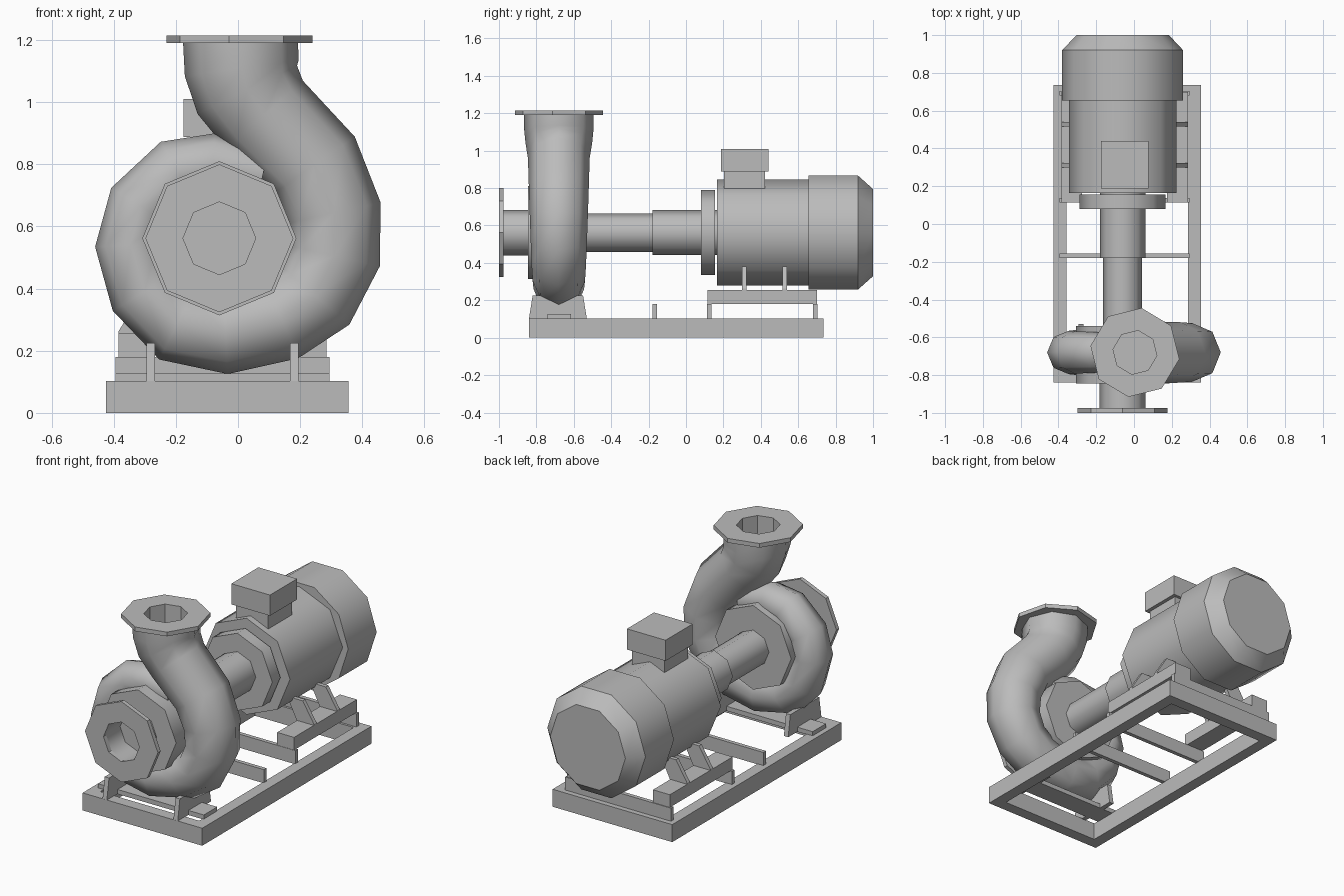
import bpy, bmesh, math
from mathutils import Vector

cube = bpy.data.objects.get("Cube")
if cube:
    bpy.data.objects.remove(cube, do_unlink=True)

grey = bpy.data.materials.new("machine grey")
grey.use_nodes = True
grey.diffuse_color = (0.5, 0.5, 0.5, 1)
grey.node_tree.nodes["Principled BSDF"].inputs["Base Color"].default_value = (0.5, 0.5, 0.5, 1)

AX, AZ = -0.06, 0.562      # shaft axis
PUMP_Y = -0.68             # middle plane of the pump casing


def finish(bm, name, smooth=None):
    bmesh.ops.recalc_face_normals(bm, faces=bm.faces)
    me = bpy.data.meshes.new(name)
    bm.to_mesh(me)
    bm.free()
    me.materials.append(grey)
    if smooth:
        for p in me.polygons:
            p.use_smooth = True
        me.set_sharp_from_angle(angle=math.radians(smooth))
    ob = bpy.data.objects.new(name, me)
    bpy.context.collection.objects.link(ob)
    return ob


def skin(rings, name, smooth=None, closed=False):
    """Join rings of points; cap both ends, or close the loop."""
    bm = bmesh.new()
    loops = [[bm.verts.new(p) for p in ring] for ring in rings]
    n = len(loops[0])
    pairs = list(zip(loops, loops[1:]))
    if closed:
        pairs.append((loops[-1], loops[0]))
    else:
        bm.faces.new(loops[0])
        bm.faces.new(loops[-1])
    for a, b in pairs:
        for i in range(n):
            j = (i + 1) % n
            bm.faces.new((a[i], a[j], b[j], b[i]))
    return finish(bm, name, smooth)


def turned(name, profile, sides=8, smooth=46, closed=False):
    """Profile of (radius, y) turned about the shaft axis."""
    steps = [math.tau * i / sides for i in range(sides)]
    rings = [[(AX + r * math.cos(a), y, AZ + r * math.sin(a)) for a in steps]
             for r, y in profile]
    return skin(rings, name, smooth, closed)


def box(name, x, y, z):
    rings = [[(x[0], y[0], h), (x[1], y[0], h), (x[1], y[1], h), (x[0], y[1], h)] for h in z]
    return skin(rings, name)


# Volute: eight-sided tube that widens along a spiral (x, z, radius)
path = [(0.08, 0.765, 0.09), (-0.08, 0.80, 0.10), (-0.195, 0.78, 0.107),
        (-0.313, 0.665, 0.112), (-0.345, 0.54, 0.115), (-0.30, 0.39, 0.12),
        (-0.195, 0.288, 0.13), (-0.04, 0.26, 0.135), (0.14, 0.305, 0.14),
        (0.248, 0.378, 0.145), (0.31, 0.505, 0.15), (0.308, 0.643, 0.155),
        (0.245, 0.797, 0.16), (0.085, 0.96, 0.165), (0.03, 1.04, 0.178),
        (0.012, 1.11, 0.185), (0.008, 1.195, 0.185)]
rings = []
for i, (x, z, r) in enumerate(path):
    a, b = path[max(i - 1, 0)], path[min(i + 1, len(path) - 1)]
    t = Vector((b[0] - a[0], 0, b[1] - a[1])).normalized()
    if i == len(path) - 1:
        t = Vector((0, 0, 1))
    side = Vector((t.z, 0, -t.x))
    rings.append([Vector((x, PUMP_Y, z)) + r * (side * math.cos(k * math.pi / 4)
                  + Vector((0, math.sin(k * math.pi / 4), 0))) for k in range(8)])
volute = skin(rings, "volute", 70)
# open the outlet end
bm = bmesh.new()
bm.from_mesh(volute.data)
top = max(bm.faces, key=lambda f: f.calc_center_median().z)
bmesh.ops.delete(bm, geom=[top], context="FACES_ONLY")
bm.to_mesh(volute.data)
bm.free()

# Outlet flange with its blind bore
bore = [(0.117, 1.06), (0.117, 1.215), (0.238, 1.215), (0.238, 1.19), (0.13, 1.19), (0.13, 1.05)]
turn = [math.radians(-8.4 + 45 * k) for k in range(8)]
skin([[(0.005 + r * math.cos(a), PUMP_Y + r * math.sin(a), z) for a in turn] for r, z in bore],
     "outlet_flange")

# Inlet flange, inlet pipe and pump cover
turned("inlet_flange", [(0.117, -1), (0.238, -1), (0.238, -0.975), (0.117, -0.975)],
       smooth=None, closed=True)
turned("inlet_pipe", [(0.117, -0.975), (0.122, -0.975), (0.122, -0.835), (0.117, -0.835)],
       closed=True)
turned("pump_cover", [(0.248, -0.845), (0.248, -0.54)])

# Shaft housing and motor
turned("shaft_housing", [(0.103, -0.56), (0.103, -0.18)])
turned("bearing_housing", [(0.12, -0.18), (0.12, 0.17)])
turned("motor_flange", [(0.228, 0.08), (0.228, 0.155)])
turned("motor_body", [(0.284, 0.165), (0.284, 0.67)])
turned("fan_cowl", [(0.32, 0.655), (0.32, 0.92), (0.245, 1.0)], sides=10, smooth=40)
box("terminal_neck", (-0.155, 0.055), (0.203, 0.422), (0.78, 0.89))
box("terminal_box", (-0.175, 0.077), (0.188, 0.44), (0.888, 1.01))

# Base frame
X0, X1, Y0, Y1, W = -0.425, 0.355, -0.84, 0.735, 0.068
frame = []
for x, y in [(X0, Y0), (X1, Y0), (X1, Y1), (X0, Y1)]:
    ix = x + W if x < 0 else x - W
    iy = y + W if y < 0 else y - W
    frame.append([(x, y, 0), (x, y, 0.103), (ix, iy, 0.103), (ix, iy, 0)])
skin(frame, "base_frame", closed=True)

# Cross bars and pump plate
for y in (-0.168, 0.125, 0.692):
    box("cross_bar", (-0.395, 0.295), (y - 0.012, y + 0.012), (0.1, 0.18))
box("pump_plate", (-0.395, 0.295), (-0.74, -0.615), (0.1, 0.127))

# Pump feet and motor mounts, mirrored about x = -0.05
for s, label in ((-1, "right"), (1, "left")):
    def at(d):
        return -0.05 + s * d

    skin([[(at(d), -0.84, 0.1), (at(d), -0.53, 0.1), (at(d), -0.55, 0.225), (at(d), -0.82, 0.225)]
          for d in (0.217, 0.245)], label + "_pump_foot")
    box(label + "_motor_rail", sorted((at(0.225), at(0.335))), (0.115, 0.70), (0.18, 0.255))
    for y in (0.312, 0.527):
        skin([[(at(0.335), h, 0.25), (at(0.335), h, 0.262), (at(0.262), h, 0.38),
               (at(0.16), h, 0.38), (at(0.225), h, 0.25)] for h in (y - 0.012, y + 0.012)],
             label + "_motor_gusset")
